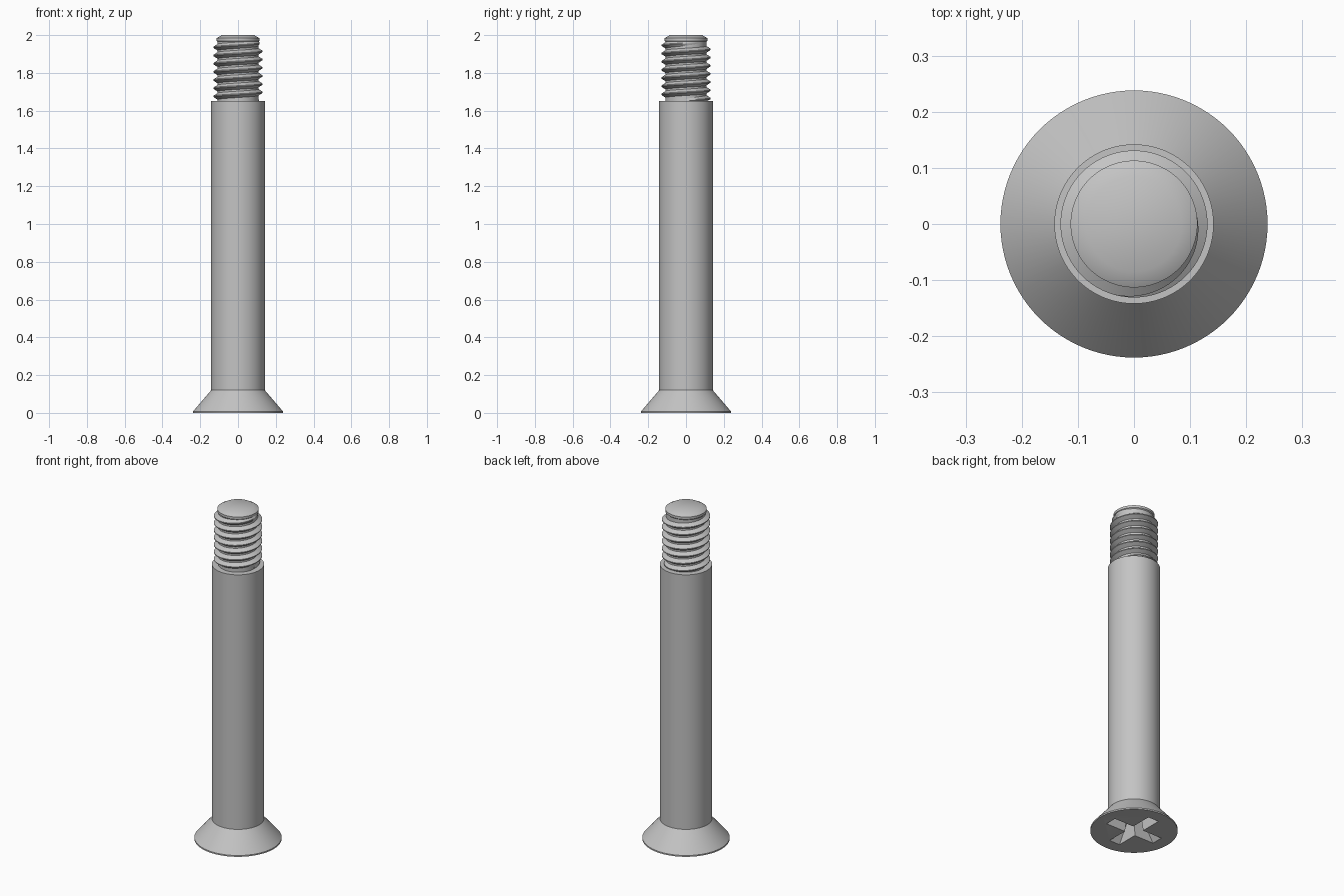
import bpy, bmesh
from math import sin, cos, tau, radians

cube = bpy.data.objects.get("Cube")
if cube:
    bpy.data.objects.remove(cube, do_unlink=True)

steel = bpy.data.materials.new("steel grey")
steel.use_nodes = True
GREY = (0.55, 0.55, 0.55, 1)
steel.diffuse_color = GREY
steel.node_tree.nodes["Principled BSDF"].inputs["Base Color"].default_value = GREY


def finish(bm, name, angle=30):
    """Turn a bmesh into a shaded steel object."""
    bmesh.ops.recalc_face_normals(bm, faces=bm.faces)
    mesh = bpy.data.meshes.new(name)
    bm.to_mesh(mesh)
    bm.free()
    mesh.materials.append(steel)
    obj = bpy.data.objects.new(name, mesh)
    bpy.context.collection.objects.link(obj)
    bpy.ops.object.select_all(action="DESELECT")
    obj.select_set(True)
    bpy.context.view_layer.objects.active = obj
    bpy.ops.object.shade_smooth_by_angle(angle=radians(angle))
    return obj


def ring(bm, r, z, sides):
    return [bm.verts.new((r * cos(tau * i / sides), r * sin(tau * i / sides), z))
            for i in range(sides)]


def bridge(bm, a, b):
    n = len(a)
    for i in range(n):
        j = (i + 1) % n
        bm.faces.new((a[i], a[j], b[j], b[i]))


def stack(bm, loops):
    """Skin a stack of closed loops and cap both ends."""
    for a, b in zip(loops, loops[1:]):
        bridge(bm, a, b)
    bm.faces.new(loops[0])
    bm.faces.new(loops[-1])


# Countersunk head, shank, thread core and chamfered tip in one profile
ROOT, CREST, SHANK_TOP = 0.108, 0.131, 1.65
profile = [(0.238, 0), (0.238, 0.008), (0.142, 0.12), (0.142, SHANK_TOP),
           (ROOT, SHANK_TOP), (ROOT, 1.965), (0.113, 1.97), (0.113, 1.984), (0.085, 2.0)]
bm = bmesh.new()
stack(bm, [ring(bm, r, z, 96) for r, z in profile])
body = finish(bm, "screw_body")

# Tapered cross recess cutter for the underside of the head
def cross(bm, length, half, z):
    loop = []
    for k in range(4):
        c, s = cos(tau * k / 4), sin(tau * k / 4)
        for x, y in ((half, -half), (length, -half), (length, half)):
            loop.append(bm.verts.new((c * x - s * y, s * x + c * y, z)))
    return loop


bm = bmesh.new()
stack(bm, [cross(bm, 0.172, 0.036, -0.01), cross(bm, 0.085, 0.026, 0.11)])
cutter = finish(bm, "recess_cutter")
cutter.hide_render = True
cutter.hide_set(True)
cut = body.modifiers.new("cross recess", "BOOLEAN")
cut.operation = "DIFFERENCE"
cut.solver = "EXACT"
cut.object = cutter
# Cut before smoothing so that the recess edges stay crisp
body.modifiers.move(len(body.modifiers) - 1, 0)

# Helical thread ridge that fades out at its upper end
PITCH, STEPS = 0.0433, 72
z0, z1 = SHANK_TOP + 0.004, 1.962
count = int((z1 - z0) / PITCH * STEPS)
bm = bmesh.new()
sections = []
for i in range(count + 1):
    a = tau * i / STEPS
    fade = min(1, (count - i) / (STEPS * 0.4), (i + 1) / (STEPS * 0.25))
    crest = ROOT + (CREST - ROOT) * max(fade, 0.02)
    z = z0 + PITCH * i / STEPS
    outline = ((ROOT - 0.004, -0.45), (crest, -0.06), (crest, 0.06), (ROOT - 0.004, 0.45))
    sections.append([bm.verts.new((r * cos(a), r * sin(a), max(z + h * PITCH, SHANK_TOP - 0.004)))
                     for r, h in outline])
stack(bm, sections)
finish(bm, "thread")
